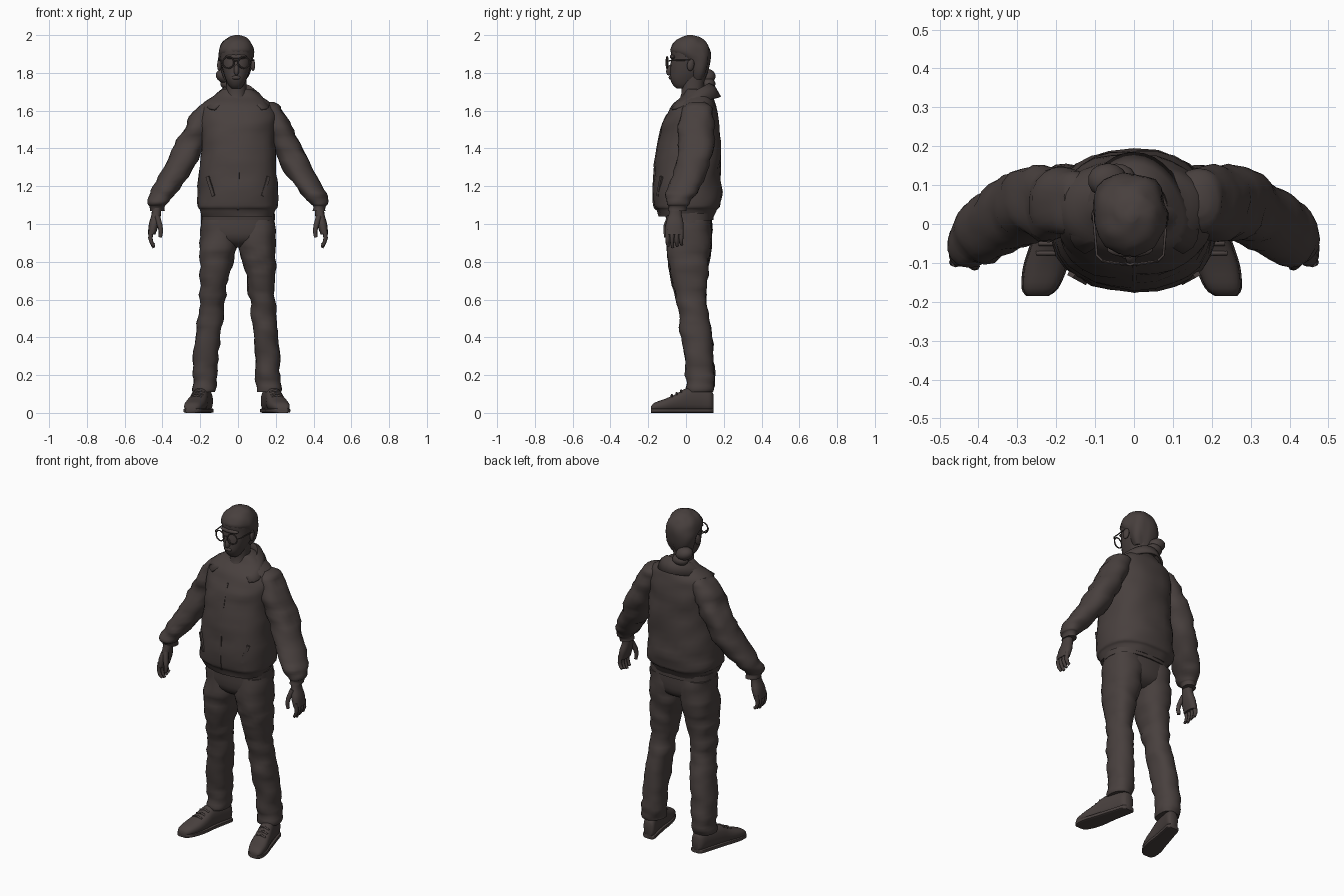
import bpy, bmesh, math
from mathutils import Vector, noise

if "Cube" in bpy.data.objects:
    bpy.data.objects.remove(bpy.data.objects["Cube"])

mat = bpy.data.materials.new("charcoal_brown")
mat.use_nodes = True
colour = (0.065, 0.051, 0.048, 1)
mat.diffuse_color = colour
shader = next(n for n in mat.node_tree.nodes if n.type == "BSDF_PRINCIPLED")
shader.inputs["Base Color"].default_value = colour
shader.inputs["Roughness"].default_value = 0.9


def finish(obj, name, angle=45):
    obj.name = name
    obj.data.materials.clear()
    obj.data.materials.append(mat)
    if obj.type == "MESH":
        bpy.ops.object.select_all(action="DESELECT")
        obj.select_set(True)
        bpy.context.view_layer.objects.active = obj
        bpy.ops.object.shade_smooth_by_angle(angle=math.radians(angle))
    return obj


def from_bmesh(bm, name):
    bmesh.ops.recalc_face_normals(bm, faces=bm.faces)
    mesh = bpy.data.meshes.new(name)
    bm.to_mesh(mesh)
    bm.free()
    obj = bpy.data.objects.new(name, mesh)
    bpy.context.collection.objects.link(obj)
    return finish(obj, name)


def resample(rows, steps):
    """Catmull-Rom interpolation of section rows."""
    out = []
    for i in range(len(rows) - 1):
        a, b, c, d = (rows[max(0, min(j, len(rows) - 1))] for j in range(i - 1, i + 3))
        for k in range(steps):
            t = k / steps
            out.append([q + t * (r - p + t * (2*p - 5*q + 4*r - s + t * (3*(q - r) + s - p))) / 2
                        for p, q, r, s in zip(a, b, c, d)])
    return out + [rows[-1]]


def loft(name, rows, sides=20, power=2.2, steps=3, wrinkle=0.0, freq=(9, 9, 16),
         place=lambda t, a, b: (a, b, t)):
    """Rows are (station, min a, max a, min b, max b) of rounded sections."""
    bm = bmesh.new()
    rings = []
    for t, a0, a1, b0, b1 in resample(rows, steps):
        ring = []
        for i in range(sides):
            ang = math.tau * i / sides
            ca, sa = math.cos(ang), math.sin(ang)
            u = math.copysign(abs(ca) ** (2 / power), ca)
            v = math.copysign(abs(sa) ** (2 / power), sa)
            am, bmid = (a0 + a1) / 2, (b0 + b1) / 2
            p = Vector(place(t, am + u * (a1 - a0) / 2, bmid + v * (b1 - b0) / 2))
            k = wrinkle * noise.noise(Vector(x * f for x, f in zip(p, freq)))
            ring.append(bm.verts.new(p + (p - Vector(place(t, am, bmid))).normalized() * k))
        rings.append(ring)
    for low, high in zip(rings, rings[1:]):
        for i in range(sides):
            j = (i + 1) % sides
            bm.faces.new((low[i], low[j], high[j], high[i]))
    bm.faces.new(rings[0])
    bm.faces.new(rings[-1])
    return from_bmesh(bm, name)


def rod(name, points, radius, tips=1.0):
    curve = bpy.data.curves.new(name, "CURVE")
    curve.dimensions = "3D"
    curve.bevel_depth = radius
    curve.bevel_resolution = 2
    curve.use_fill_caps = True
    line = curve.splines.new("POLY")
    line.points.add(len(points) - 1)
    for i, p in enumerate(points):
        line.points[i].co = (*p, 1)
        line.points[i].radius = 1 + (tips - 1) * i / (len(points) - 1)
    obj = bpy.data.objects.new(name, curve)
    bpy.context.collection.objects.link(obj)
    return finish(obj, name)


def ball(name, centre, size, turn=(0, 0, 0)):
    bpy.ops.mesh.primitive_uv_sphere_add(segments=14, ring_count=9, location=centre, rotation=turn)
    bpy.context.object.scale = size
    return finish(bpy.context.object, name)


def plate(name, centre, size, turn):
    bpy.ops.mesh.primitive_cube_add(size=1, location=centre, rotation=turn)
    bpy.context.object.scale = size
    return finish(bpy.context.object, name)


# Jacket body with ribbed hem band
jacket = [(1.04, -.19, .19, -.145, .15), (1.075, -.2, .2, -.155, .165),
          (1.1, -.215, .213, -.17, .184), (1.2, -.214, .21, -.172, .186),
          (1.35, -.2, .2, -.16, .183), (1.5, -.195, .195, -.132, .178),
          (1.58, -.2, .2, -.1, .168), (1.64, -.18, .175, -.06, .152),
          (1.68, -.12, .12, -.02, .132), (1.715, -.075, .07, .0, .11)]
loft("jacket_body", jacket, 28, 2.4, 4, .012)
loft("zip_strip", [(r[0], -.005, .007, r[3] - .005, r[3] + .02) for r in jacket[1:7]], 8, 4)
loft("belt", [(1.02, -.195, .195, -.105, .145), (1.055, -.195, .195, -.11, .145)], 24, 2.5)

# Folded collar open at the front
bm = bmesh.new()
strips = []
count = 24
for i in range(count + 1):
    t = 2 * i / count - 1
    a = math.radians(152) * t
    s, c = math.sin(a), math.cos(a)
    drop = (1 - c) / 2
    flare = .115 + .15 * abs(t) ** 3
    strips.append([bm.verts.new(p) for p in (
        (s * .07, .04 + c * .065, 1.69 - .1 * drop),
        (s * .088, .04 + c * .085, 1.74 - .09 * drop),
        (s * (.09 + flare) / 2, .045 + c * .105, 1.725 - .095 * drop),
        (s * flare, .045 + c * .135, 1.672 - .07 * drop))])
for p, q in zip(strips, strips[1:]):
    for k in range(3):
        bm.faces.new((p[k], q[k], q[k + 1], p[k + 1]))
collar = from_bmesh(bm, "jacket_collar")
thick = collar.modifiers.new("thickness", "SOLIDIFY")
thick.thickness = .012
thick.offset = 0

# Neck, head, hair
loft("neck", [(1.56, -.08, .07, -.085, .08), (1.63, -.065, .055, -.05, .09),
              (1.69, -.062, .045, -.025, .09), (1.78, -.065, .045, -.03, .1)], 16)
loft("head", [(1.718, -.035, .015, -.05, .01), (1.735, -.05, .03, -.068, .04),
              (1.765, -.065, .045, -.083, .07), (1.8, -.077, .058, -.084, .095),
              (1.84, -.088, .068, -.083, .115), (1.88, -.095, .075, -.077, .12),
              (1.93, -.095, .075, -.08, .118), (1.97, -.06, .05, -.05, .09)], 20, 2.2)
loft("hair", [(1.765, -.07, .045, .03, .1), (1.82, -.093, .07, .012, .12),
              (1.87, -.104, .08, -.02, .129), (1.91, -.106, .083, -.078, .13),
              (1.945, -.098, .077, -.074, .12), (1.975, -.072, .057, -.046, .095),
              (1.992, -.042, .034, -.016, .065), (2, -.015, .01, .01, .035)],
     22, 2.1, 3, .012, (30, 30, 6))
ball("hair_bun", (-.068, .112, 1.782), (.052, .045, .038), (0, .3, 0))
ball("hair_tail", (-.045, .118, 1.742), (.05, .038, .032))
ball("nose", (-.008, -.085, 1.815), (.014, .019, .03), (-.3, 0, 0))
ball("lips", (-.01, -.08, 1.775), (.024, .012, .011))
ball("brow", (-.01, -.066, 1.885), (.06, .02, .014))

# Glasses and ears
for side, label in ((1, "left"), (-1, "right")):
    mid = -.01
    bpy.ops.mesh.primitive_torus_add(major_segments=20, minor_segments=6, major_radius=.03,
                                     minor_radius=.004, location=(mid + side * .041, -.1, 1.855),
                                     rotation=(math.pi / 2, 0, side * .15))
    finish(bpy.context.object, label + "_glasses_rim")
    rod(label + "_glasses_temple", [(mid + side * .07, -.096, 1.862), (mid + side * .086, -.08, 1.866),
                                    (mid + side * .094, .02, 1.868), (mid + side * .09, .04, 1.845)], .0035)
    ball(label + "_ear", (mid + side * .088, .025, 1.842), (.012, .02, .032), (-.15, 0, side * .3))
rod("glasses_bridge", [(-.022, -.101, 1.86), (-.01, -.105, 1.866), (.002, -.101, 1.86)], .0035)

# Trouser seat
loft("trouser_seat", [(.875, -.06, .06, -.03, .07), (.9, -.14, .14, -.075, .115),
                      (.95, -.195, .195, -.1, .137), (1.06, -.188, .188, -.1, .137)], 24, 2.4)

sleeve = [(1.645, .11, .185, .02, .1), (1.61, .1, .23, -.02, .135), (1.52, .13, .283, -.04, .147),
          (1.42, .175, .335, -.038, .147), (1.31, .225, .388, -.058, .125),
          (1.2, .3, .446, -.09, .08), (1.14, .35, .472, -.107, .04),
          (1.105, .38, .472, -.1, .018), (1.095, .39, .465, -.09, .005), (1.07, .393, .462, -.088, .0)]
palm = [(1.1, .405, .455, -.085, -.02), (1.05, .408, .458, -.092, -.022),
        (1.0, .418, .472, -.108, -.012), (.945, .437, .477, -.11, -.014)]
trouser_leg = [(1.02, .0, .196, -.09, .135), (.9, .002, .2, -.1, .135), (.8, .022, .2, -.095, .125),
               (.7, .045, .196, -.075, .112), (.6, .062, .196, -.052, .104),
               (.5, .068, .202, -.036, .122), (.4, .08, .211, -.026, .137),
               (.25, .09, .222, -.002, .147), (.16, .093, .224, .002, .152), (.11, .1, .22, .006, .142)]
shoe = [(-.185, -.025, .025, .01, .035), (-.165, -.045, .042, .008, .055), (-.11, -.055, .052, .006, .075),
        (-.05, -.052, .048, .006, .102), (.0, -.045, .045, .006, .13),
        (.08, -.04, .04, .006, .135), (.13, -.037, .037, .006, .12), (.145, -.022, .022, .015, .1)]

for side, label in ((1, "left"), (-1, "right")):
    def arm_place(t, a, b):
        return (side * a, b, t)

    def leg_place(t, a, b):
        return (side * a - (.022 * (1 - t) if side < 0 else 0), b, t)

    def shoe_place(t, a, b):
        # Toes point outward from the heel
        return (side * (a + .19 - .25 * t) - (.012 if side < 0 else 0), t, b)

    # Sleeve and hand
    loft(label + "_sleeve", sleeve, 20, 2.2, 4, .016, (12, 12, 22), arm_place)
    loft(label + "_palm", palm, 14, 2.4, 3, 0, place=arm_place)
    for n, finger in enumerate(("index", "middle", "ring", "little")):
        y = -.098 + n * .024
        tip = .875 + .008 * abs(n - 1)
        rod(f"{label}_{finger}_finger", [(side * .458, y, .97), (side * .464, y, .925),
                                        (side * .457, y, .9), (side * .445, y + .004, tip)], .0135, .6)
    rod(label + "_thumb", [(side * .428, -.085, 1.04), (side * .413, -.105, .99),
                           (side * .408, -.108, .96), (side * .412, -.106, .93)], .016, .6)

    # Slanted pocket welt
    plate(label + "_pocket_welt", (side * .145, -.139, 1.2), (.018, .012, .11),
          (0, side * .35, side * .5))

    # Trouser leg and shoe
    loft(label + "_trouser_leg", trouser_leg, 20, 2.3, 4, .014, (10, 10, 20), leg_place)
    loft(label + "_shoe", shoe, 18, 2.5, 3, 0, place=shoe_place)
    sole = [(r[0], r[1] - .004, r[2] + .004, 0, .024) for r in shoe]
    loft(label + "_shoe_sole", sole, 16, 5, 3, 0, place=shoe_place)
    for y, z in ((-.075, .094), (-.05, .105), (-.025, .119)):
        rod(label + "_lace", [shoe_place(y, a, z - abs(a) * .35) for a in (-.03, 0, .03)], .006)
